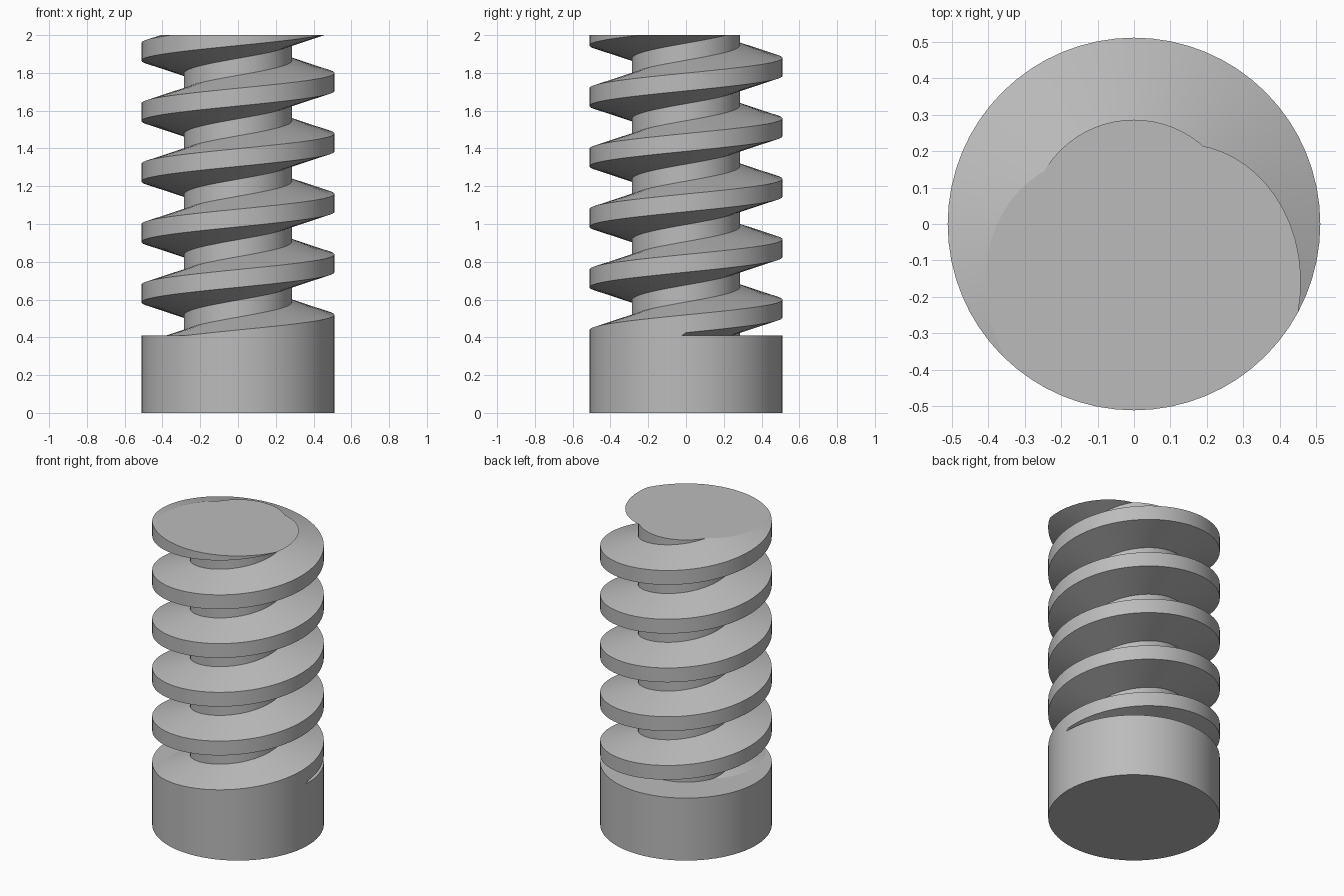
import bpy, bmesh, math

cube = bpy.data.objects.get("Cube")
if cube:
    bpy.data.objects.remove(cube, do_unlink=True)

SEG = 64             # steps per turn
R_OUT, R_ROOT = 0.511, 0.286
PITCH = 0.32
CREST, FLANK = 0.047, 0.068   # half crest height, flank rise
HEAD_H, TOP = 0.41, 2.0
START_Z = 0.472      # thread centre height at angle zero

grey = bpy.data.materials.new("plain grey")
grey.use_nodes = True
colour = (0.5, 0.5, 0.5, 1)
grey.diffuse_color = colour
grey.node_tree.nodes["Principled BSDF"].inputs["Base Color"].default_value = colour


def finish(obj):
    obj.data.materials.append(grey)
    bpy.ops.object.select_all(action="DESELECT")
    obj.select_set(True)
    bpy.context.view_layer.objects.active = obj
    bpy.ops.object.shade_smooth_by_angle(angle=math.radians(12))


# Round head at the base
bpy.ops.mesh.primitive_cylinder_add(vertices=SEG, radius=R_OUT, depth=HEAD_H,
                                    location=(0, 0, HEAD_H / 2))
head = bpy.context.object
head.name = "head"
finish(head)

# Threaded shaft: trapezoid profile swept along a right-handed helix
profile = [(R_ROOT, -CREST - FLANK), (R_OUT, -CREST),
           (R_OUT, CREST), (R_ROOT, CREST + FLANK)]
bm = bmesh.new()
rings = []
for i in range(-SEG, int(SEG * 6.3)):
    a = 2 * math.pi * i / SEG
    ring = []
    for k, (r, dz) in enumerate(profile):
        z = START_Z + PITCH * i / SEG + dz
        if k == 1 and i < 0:          # thread run-out merges into the head
            z = min(z, HEAD_H - 0.02)
        ring.append(bm.verts.new((r * math.cos(a), r * math.sin(a), z)))
    rings.append(ring)

for i in range(len(rings) - 1):
    a, b = rings[i], rings[i + 1]
    for k in range(3):                # lower flank, crest, upper flank
        bm.faces.new((a[k], b[k], b[k + 1], a[k + 1]))
    if i + SEG + 1 < len(rings):      # root up to the next turn
        bm.faces.new((a[3], b[3], rings[i + SEG + 1][0], rings[i + SEG][0]))

# Trim both ends flat and close them
for z, side in ((TOP, 1), (HEAD_H - 0.005, -1)):
    cut = bmesh.ops.bisect_plane(bm, geom=bm.verts[:] + bm.edges[:] + bm.faces[:],
                                 dist=1e-6, plane_co=(0, 0, z),
                                 plane_no=(0, 0, side), clear_outer=True)
    rim = [e for e in cut["geom_cut"]
           if isinstance(e, bmesh.types.BMEdge) and e.is_boundary]
    bmesh.ops.edgeloop_fill(bm, edges=rim)
bmesh.ops.recalc_face_normals(bm, faces=bm.faces[:])

mesh = bpy.data.meshes.new("threaded_shaft")
bm.to_mesh(mesh)
bm.free()
shaft = bpy.data.objects.new("threaded_shaft", mesh)
bpy.context.collection.objects.link(shaft)
finish(shaft)
